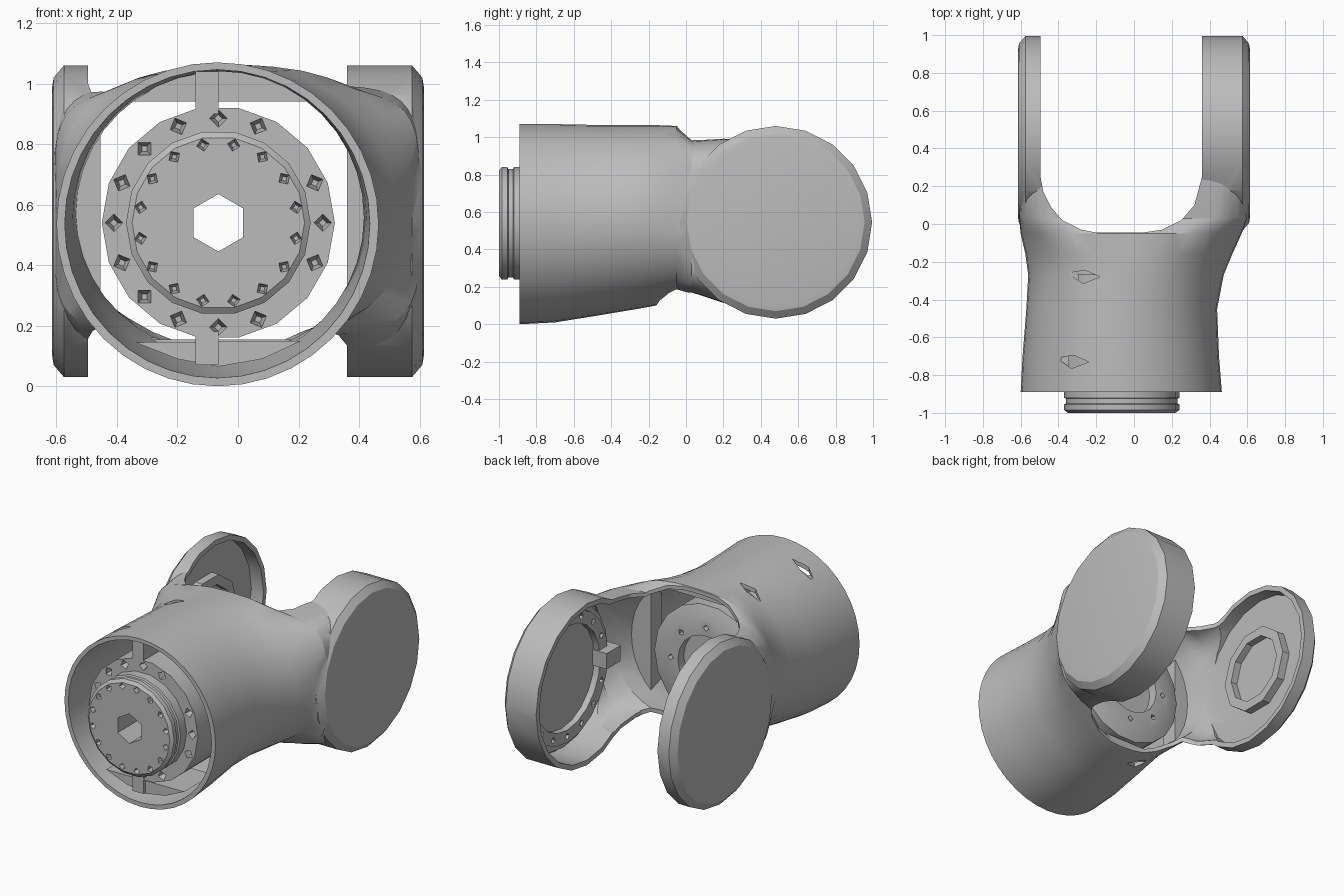
import bpy, bmesh, math

cube = bpy.data.objects.get("Cube")
if cube:
    bpy.data.objects.remove(cube)

grey = bpy.data.materials.new("mid_grey")
grey.use_nodes = True
COLOUR = (0.5, 0.5, 0.5, 1)
grey.diffuse_color = COLOUR
grey.node_tree.nodes["Principled BSDF"].inputs["Base Color"].default_value = COLOUR


def skin(name, rings):
    """Join equal rings of points into a closed solid."""
    bm = bmesh.new()
    loops = [[bm.verts.new(p) for p in ring] for ring in rings]
    n = len(loops[0])
    for a, b in zip(loops, loops[1:]):
        for i in range(n):
            j = (i + 1) % n
            bm.faces.new((a[i], a[j], b[j], b[i]))
    bm.faces.new(loops[0][::-1])
    bm.faces.new(loops[-1])
    bmesh.ops.recalc_face_normals(bm, faces=bm.faces)
    mesh = bpy.data.meshes.new(name)
    bm.to_mesh(mesh)
    bm.free()
    mesh.materials.append(grey)
    obj = bpy.data.objects.new(name, mesh)
    bpy.context.collection.objects.link(obj)
    return obj


def lathe(name, profile, axis, centre, sides=20, turn=0.0):
    """Turn (radius, position) pairs about a line along x or y."""
    rings = []
    for r, t in profile:
        ring = []
        for i in range(sides):
            a = turn + math.tau * i / sides
            u, v = r * math.cos(a), r * math.sin(a)
            if axis == "x":
                ring.append((t, centre[0] + u, centre[1] + v))
            else:
                ring.append((centre[0] + u, t, centre[1] + v))
        rings.append(ring)
    return skin(name, rings)


def box(name, x, y, z):
    return skin(name, [[(x[0], y[0], h), (x[1], y[0], h), (x[1], y[1], h), (x[0], y[1], h)] for h in z])


def prism(name, outline, z0, z1, dy=0.0):
    return skin(name, [[(x, y + dy, z) for x, y in outline] for z in (z0, z1)])


def combine(obj, others, operation):
    bpy.context.view_layer.objects.active = obj
    for other in others:
        mod = obj.modifiers.new("cut", "BOOLEAN")
        mod.operation = operation
        mod.solver = "EXACT"
        mod.object = other
        bpy.ops.object.modifier_apply(modifier=mod.name)
        bpy.data.objects.remove(other)


def smooth(obj, angle=23):
    bpy.ops.object.select_all(action="DESELECT")
    obj.select_set(True)
    bpy.context.view_layer.objects.active = obj
    bpy.ops.object.shade_smooth_by_angle(angle=math.radians(angle))


# Tube and neck sections: y, left x, right x, bottom, top, squareness
SECTIONS = [
    (-0.89, -0.60, 0.465, 0.0, 1.07, 2),
    (-0.70, -0.59, 0.45, 0.01, 1.07, 2),
    (-0.45, -0.57, 0.44, 0.05, 1.065, 2),
    (-0.27, -0.56, 0.475, 0.08, 1.065, 2),
    (-0.16, -0.575, 0.52, 0.1, 1.065, 2.1),
    (-0.05, -0.60, 0.57, 0.15, 1.06, 2.5),
    (0.03, -0.608, 0.60, 0.165, 0.985, 5),
    (0.2, -0.61, 0.608, 0.11, 0.995, 6),
    (0.45, -0.61, 0.608, 0.11, 0.995, 6),
]


def section_ring(y, x0, x1, z0, z1, n, inset=0.0, count=40):
    ring = []
    for i in range(count):
        a = math.tau * i / count
        c, s = math.cos(a), math.sin(a)
        px = math.copysign(abs(c) ** (2 / n), c) * ((x1 - x0) / 2 - inset)
        pz = math.copysign(abs(s) ** (2 / n), s) * ((z1 - z0) / 2 - inset)
        ring.append(((x0 + x1) / 2 + px, y, (z0 + z1) / 2 + pz))
    return ring


HUB = (0.48, 0.545)
AXIS = (-0.065, 0.54)

# Forked shell
shell = skin("fork_shell", [section_ring(*s) for s in SECTIONS])
hubs = [
    lathe("hub_solid", [(0.515, s * 0.3), (0.515, s * 0.575), (0.475, s * 0.609), (0.445, s * 0.614)], "x", HUB)
    for s in (-1, 1)]
combine(shell, hubs, "UNION")
inner = [section_ring(*s, inset=0.024) for s in SECTIONS]
inner[0] = [(x, y - 0.1, z) for x, y, z in inner[0]]
hollows = [skin("tube_hollow", inner)]
hollows += [lathe("hub_hollow", [(0.483, s * 0.2), (0.483, s * 0.58)], "x", HUB) for s in (-1, 1)]

# U-shaped gap between the arms, deeper underneath
GAP = [(-0.495, 1.2), (-0.495, 0.25), (-0.48, 0.17), (-0.44, 0.09), (-0.38, 0.02), (-0.28, -0.03),
       (-0.2, -0.045), (0.05, -0.045), (0.15, -0.03), (0.25, 0.02), (0.32, 0.1), (0.36, 0.25), (0.36, 1.2)]
hollows += [prism("gap_top", GAP, 0.5, 1.4), prism("gap_bottom", GAP, -0.3, 0.5, -0.11)]

# Shallow screw slots in the tube
SLOT = [(-0.08, 0.02), (0, -0.035), (0.09, 0), (0.01, 0.035)]
for x, y, z0, z1 in [(-0.27, -0.28, 0.975, 1.2), (-0.33, -0.73, 0.96, 1.2), (-0.27, -0.28, -0.1, 0.16)]:
    hollows.append(prism("slot", [(x + a, y + b) for a, b in SLOT], z0, z1))
combine(shell, hollows, "DIFFERENCE")
smooth(shell)

# Frame inside the tube's rear end, with a square opening for the motor
frame = skin("rear_frame", [section_ring(*SECTIONS[i][:], inset=0.012) for i in (3, 4)])
combine(frame, [box("opening", (-0.455, 0.36), (-0.5, 0.1), (0.155, 0.94))], "DIFFERENCE")

# Motor core with stepped nose and recessed back
motor = lathe("motor_core", [
    (0.1, -1), (0.285, -1), (0.305, -0.985), (0.305, -0.955), (0.295, -0.95), (0.295, -0.925),
    (0.305, -0.92), (0.305, -0.86), (0.385, -0.86), (0.385, -0.14), (0.3, -0.11), (0.2, -0.11),
    (0.2, -0.17), (0.1, -0.17)], "y", AXIS, 18)
cuts = [lathe("hex_bore", [(0.095, -1.2), (0.095, 0.2)], "y", AXIS, 6, math.pi / 6)]


def holes(radius, size, y0, y1, count, skip=(), offset=0.0):
    made = []
    for i in range(count):
        if i not in skip:
            a = math.tau * (i + offset) / count
            spot = (AXIS[0] + radius * math.cos(a), AXIS[1] + radius * math.sin(a))
            made.append(lathe("hole", [(size, y0), (size * 0.4, y1)], "y", spot, 4, a))
    return made


cuts += holes(0.345, 0.032, -0.87, -0.8, 16, (2, 14))
cuts += holes(0.262, 0.024, -1.01, -0.96, 16, (), 0.5)
cuts += holes(0.25, 0.022, -0.1, -0.16, 8)
combine(motor, cuts, "DIFFERENCE")
smooth(motor)

# Tabs holding the motor in the tube
box("top_tab", (-0.14, -0.065), (-0.86, -0.2), (0.9, 1.04))
box("bottom_tab", (-0.14, -0.065), (-0.86, -0.5), (0.07, 0.18))

# Shelf across the bottom of the tube mouth
SHELF = [(-0.34, 0.145), (-0.2, 0.09), (-0.065, 0.065), (0.08, 0.09), (0.21, 0.15)]
skin("lower_shelf", [[(x, y, z) for x, z in SHELF] for y in (-0.84, -0.55)])

# Bearing ring inside the thin arm
ring = lathe("bearing_ring", [(0.21, -0.575), (0.21, -0.53), (0.27, -0.53), (0.27, -0.585)], "x", HUB, 10)
smooth(ring)

# Stepped drive plate inside the deep arm
plate = lathe("drive_plate", [(0.45, 0.585), (0.45, 0.53), (0.41, 0.53), (0.41, 0.5), (0.33, 0.5),
                              (0.33, 0.54), (0.1, 0.54)], "x", HUB)
studs = []
for i in range(16):
    a = math.tau * i / 16
    spot = (HUB[0] + 0.37 * math.cos(a), HUB[1] + 0.37 * math.sin(a))
    studs.append(lathe("hole", [(0.025, 0.49), (0.012, 0.52)], "x", spot, 4, a))
combine(plate, studs, "DIFFERENCE")
smooth(plate)
box("drive_bracket", (0.44, 0.56), (0.03, 0.17), (0.5, 0.6))
